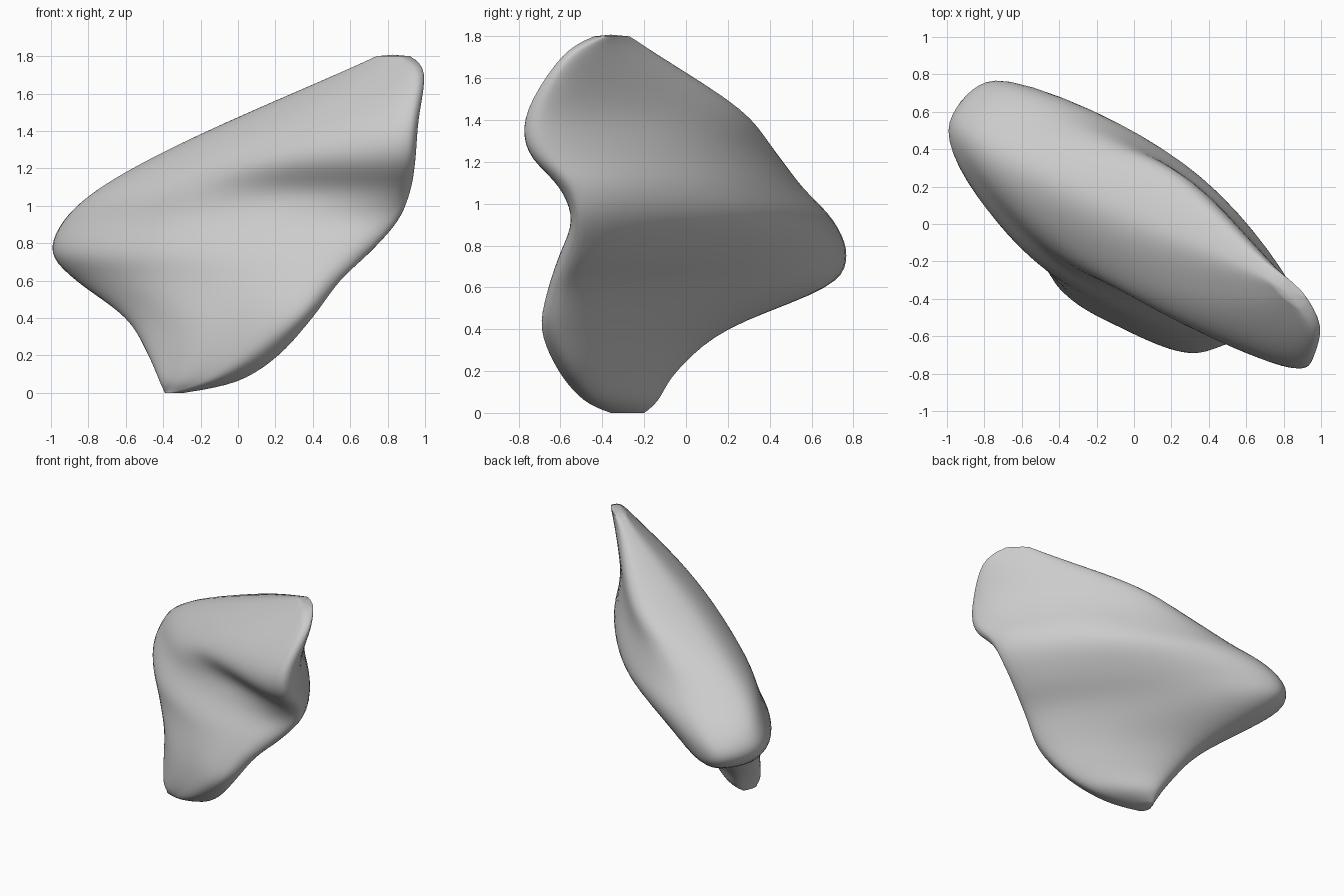
import bpy, bmesh, math
from mathutils import Vector

if "Cube" in bpy.data.objects:
    bpy.data.objects.remove(bpy.data.objects["Cube"])

# Level cross-sections, bottom to top:
# z, x min, x max, y min, y max, y of left end, x of back end, y of right end,
# x of front end, front bulge (left, right), back bulge
SECTIONS = [
    (0.00, -.39, -.29, -.36, -.20, -.28, -.35, -.31, -.33, .02, .02, .02),
    (0.06, -.42, 0.00, -.49, -.13, -.30, -.34, -.43, -.12, .04, .03, .05),
    (0.20, -.48, 0.22, -.61, -.04, -.20, -.40, -.54, 0.10, .08, .06, .08),
    (0.40, -.60, 0.40, -.695, 0.20, 0.02, -.50, -.60, 0.32, .15, .11, .11),
    (0.60, -.87, 0.55, -.66, 0.68, 0.42, -.70, -.58, 0.44, .25, .20, .13),
    (0.75, -1.0, 0.71, -.61, 0.775, 0.50, -.76, -.52, 0.58, .29, .24, .20),
    (0.92, -.94, 0.86, -.55, 0.71, 0.50, -.60, -.50, 0.74, .30, .23, .25),
    (1.08, -.77, 0.925, -.61, 0.56, 0.38, -.35, -.53, 0.85, .28, .17, .22),
    (1.25, -.48, 0.95, -.76, 0.43, 0.25, -.10, -.66, 0.90, .22, .18, .18),
    (1.45, -.06, 0.965, -.76, 0.27, 0.05, 0.20, -.68, 0.92, .14, .12, .10),
    (1.71, 0.54, 1.00, -.59, -.13, -.21, 0.61, -.55, 0.96, .05, .04, .04),
    (1.80, 0.74, 0.92, -.44, -.27, -.31, 0.78, -.40, 0.88, .015, .015, .015),
]
PER_SPAN, STEPS = 9, 5


def catmull(a, b, c, d, t):
    return [0.5 * (2 * q + (r - p) * t + (2 * p - 5 * q + 4 * r - w) * t * t
                   + (3 * q - p - 3 * r + w) * t ** 3)
            for p, q, r, w in zip(a, b, c, d)]


def smooth_rows(rows):
    """Interpolate between the sections, bottom to top."""
    out, last = [], len(rows) - 1
    for i in range(last):
        quad = [rows[min(max(i + k, 0), last)] for k in (-1, 0, 1, 2)]
        out += [catmull(*quad, s / STEPS) for s in range(STEPS)]
    return out + [list(rows[-1])]


def bulged(a, b, t, amount):
    """Point at t on the line a-b, pushed out to its right."""
    d = (b - a).normalized()
    return a.lerp(b, t) + Vector((d.y, -d.x)) * amount


def centripetal(p0, p1, p2, p3, u):
    """Curve span p1-p2 that stays tidy with uneven point spacing."""
    k = [0.0]
    for a, b in ((p0, p1), (p1, p2), (p2, p3)):
        k.append(k[-1] + max((b - a).length, 1e-5) ** 0.5)
    t = k[1] + (k[2] - k[1]) * u

    def mix(a, b, i, j):
        return a * ((k[j] - t) / (k[j] - k[i])) + b * ((t - k[i]) / (k[j] - k[i]))
    a1, a2, a3 = mix(p0, p1, 0, 1), mix(p1, p2, 1, 2), mix(p2, p3, 2, 3)
    return mix(mix(a1, a2, 0, 2), mix(a2, a3, 1, 3), 1, 2)


def fit(values, low, high):
    a, b = min(values), max(values)
    return [low + (v - a) / (b - a) * (high - low) for v in values]


def section(row):
    """Closed smooth outline through the four ends and the bulges."""
    z, x0, x1, y0, y1, yl, xb, yr, xf, f1, f2, back = row
    left, rear = Vector((x0, yl)), Vector((xb, y1))
    right, front = Vector((x1, yr)), Vector((xf, y0))
    ctrl = [left, bulged(left, front, .35, f1), bulged(left, front, .7, f2),
            front, right, bulged(right, rear, .5, back), rear]
    n, pts = len(ctrl), []
    for i in range(n):
        quad = [ctrl[(i + k) % n] for k in (-1, 0, 1, 2)]
        pts += [centripetal(*quad, s / PER_SPAN) for s in range(PER_SPAN)]
    xs, ys = fit([p.x for p in pts], x0, x1), fit([p.y for p in pts], y0, y1)
    return [(x, y, max(z, 0)) for x, y in zip(xs, ys)]


# Loft the body through all sections
bm = bmesh.new()
loops = [[bm.verts.new(p) for p in section(r)] for r in smooth_rows(SECTIONS)]
count = len(loops[0])
for low, high in zip(loops, loops[1:]):
    for i in range(count):
        j = (i + 1) % count
        bm.faces.new((low[i], low[j], high[j], high[i]))

# Close the bottom and the top with shallow fans
for loop, lift in ((loops[0], 0.0), (loops[-1], 0.008)):
    centre = sum((v.co for v in loop), Vector()) / count
    centre.z += lift
    hub = bm.verts.new(centre)
    for i in range(count):
        bm.faces.new((loop[i], loop[(i + 1) % count], hub))

# Even out ripples between the sections
inner = [v for loop in loops[3:-3] for v in loop]
for _ in range(4):
    bmesh.ops.smooth_vert(bm, verts=inner, factor=0.5,
                          use_axis_x=True, use_axis_y=True, use_axis_z=True)
bmesh.ops.recalc_face_normals(bm, faces=bm.faces)

mesh = bpy.data.meshes.new("body")
bm.to_mesh(mesh)
bm.free()
body = bpy.data.objects.new("body", mesh)
bpy.context.collection.objects.link(body)

# Plain grey surface, smooth shading
grey = bpy.data.materials.new("light_grey")
grey.diffuse_color = (0.6, 0.6, 0.6, 1)
grey.use_nodes = True
grey.node_tree.nodes["Principled BSDF"].inputs["Base Color"].default_value = grey.diffuse_color
mesh.materials.append(grey)
bpy.context.view_layer.objects.active = body
body.select_set(True)
bpy.ops.object.shade_smooth_by_angle(angle=math.radians(50))
